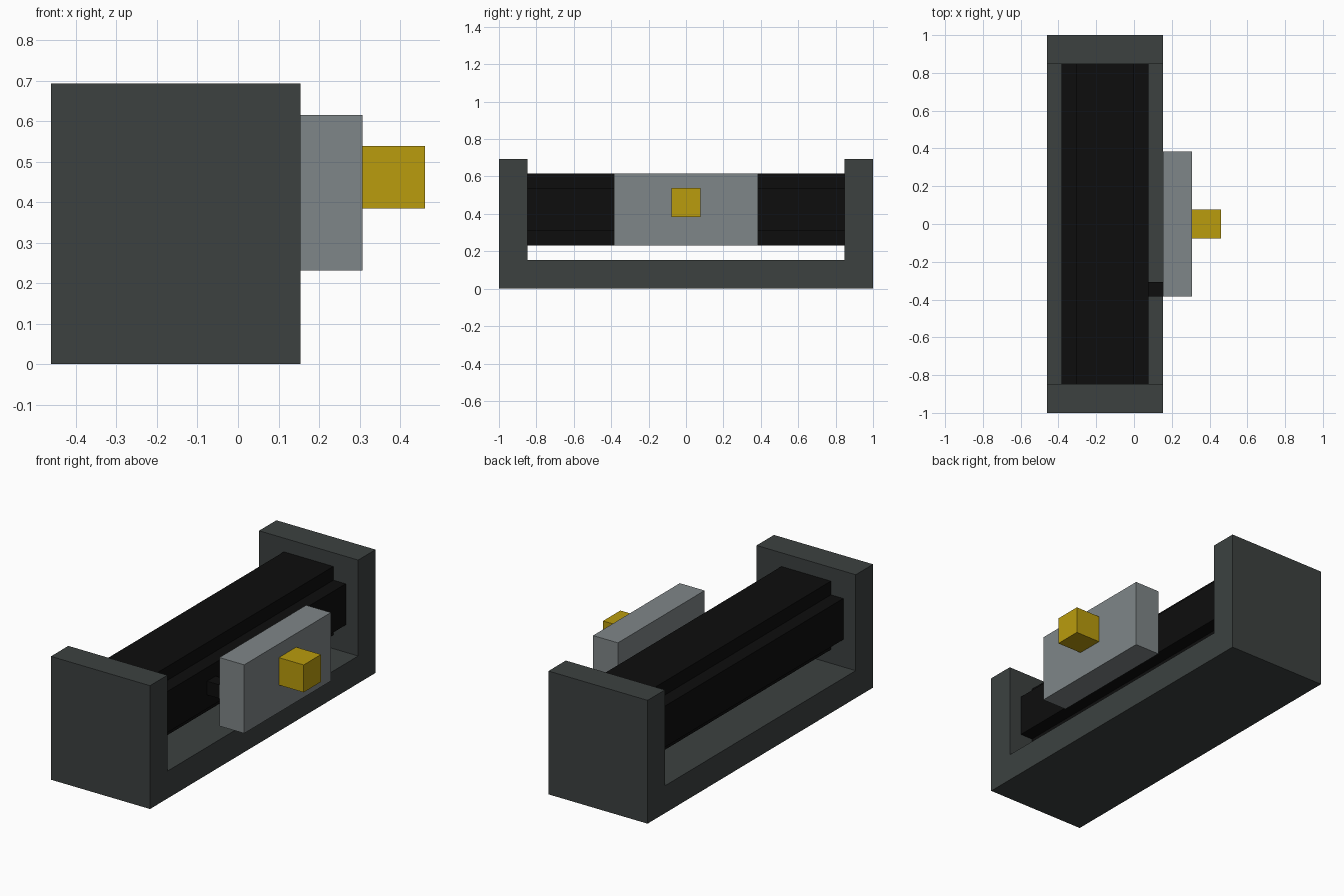
import bpy
import bmesh
from mathutils import Vector

U = 1 / 13  # modelling grid unit

cube = bpy.data.objects.get("Cube")
if cube:
    bpy.data.objects.remove(cube, do_unlink=True)


def material(name, rgb):
    mat = bpy.data.materials.new(name)
    mat.use_nodes = True
    mat.diffuse_color = (*rgb, 1)
    mat.node_tree.nodes["Principled BSDF"].inputs["Base Color"].default_value = (*rgb, 1)
    return mat


def prism(name, outline, axis, start, end, mat):
    """Extrude a closed outline along x (outline is y, z) or y (outline is x, z)."""
    bm = bmesh.new()
    if axis == "x":
        points = [Vector((start, a, z)) for a, z in outline]
        step = Vector((end - start, 0, 0))
    else:
        points = [Vector((a, start, z)) for a, z in outline]
        step = Vector((0, end - start, 0))
    face = bm.faces.new([bm.verts.new(p * U) for p in points])
    new = bmesh.ops.extrude_face_region(bm, geom=[face])["geom"]
    verts = [g for g in new if isinstance(g, bmesh.types.BMVert)]
    bmesh.ops.translate(bm, vec=step * U, verts=verts)
    bmesh.ops.recalc_face_normals(bm, faces=bm.faces)
    mesh = bpy.data.meshes.new(name)
    bm.to_mesh(mesh)
    bm.free()
    mesh.materials.append(mat)
    obj = bpy.data.objects.new(name, mesh)
    bpy.context.collection.objects.link(obj)
    return obj


def box(name, x, y, z, mat):
    outline = [(y[0], z[0]), (y[1], z[0]), (y[1], z[1]), (y[0], z[1])]
    return prism(name, outline, "x", x[0], x[1], mat)


slate = material("dark slate", (0.045, 0.053, 0.051))
black = material("black", (0.004, 0.004, 0.004))
grey = material("steel grey", (0.212, 0.238, 0.246))
gold = material("gold", (0.491, 0.332, 0.004))

# U-shaped frame: base with a raised block at each end
half_u = [(13, 0), (13, 9), (11, 9), (11, 2)]
frame = half_u + [(-y, z) for y, z in reversed(half_u)]
prism("frame", frame, "x", -6, 2, slate)

# Rail with a stepped, cross-shaped section between the end blocks
half_cross = [(2, 3), (2, 4), (3, 4), (3, 7), (2, 7), (2, 8)]
cross = half_cross + [(-x, z) for x, z in reversed(half_cross)]
prism("rail", [(x - 2, z) for x, z in cross], "y", -11, 11, black)

# Small arm joining the rail to the side plate
box("plate_arm", (1, 2), (-5, -4), (5, 6), black)

# Side plate and its knob
box("side_plate", (2, 4), (-5, 5), (3, 8), grey)
box("knob", (4, 6), (-1, 1), (5, 7), gold)
